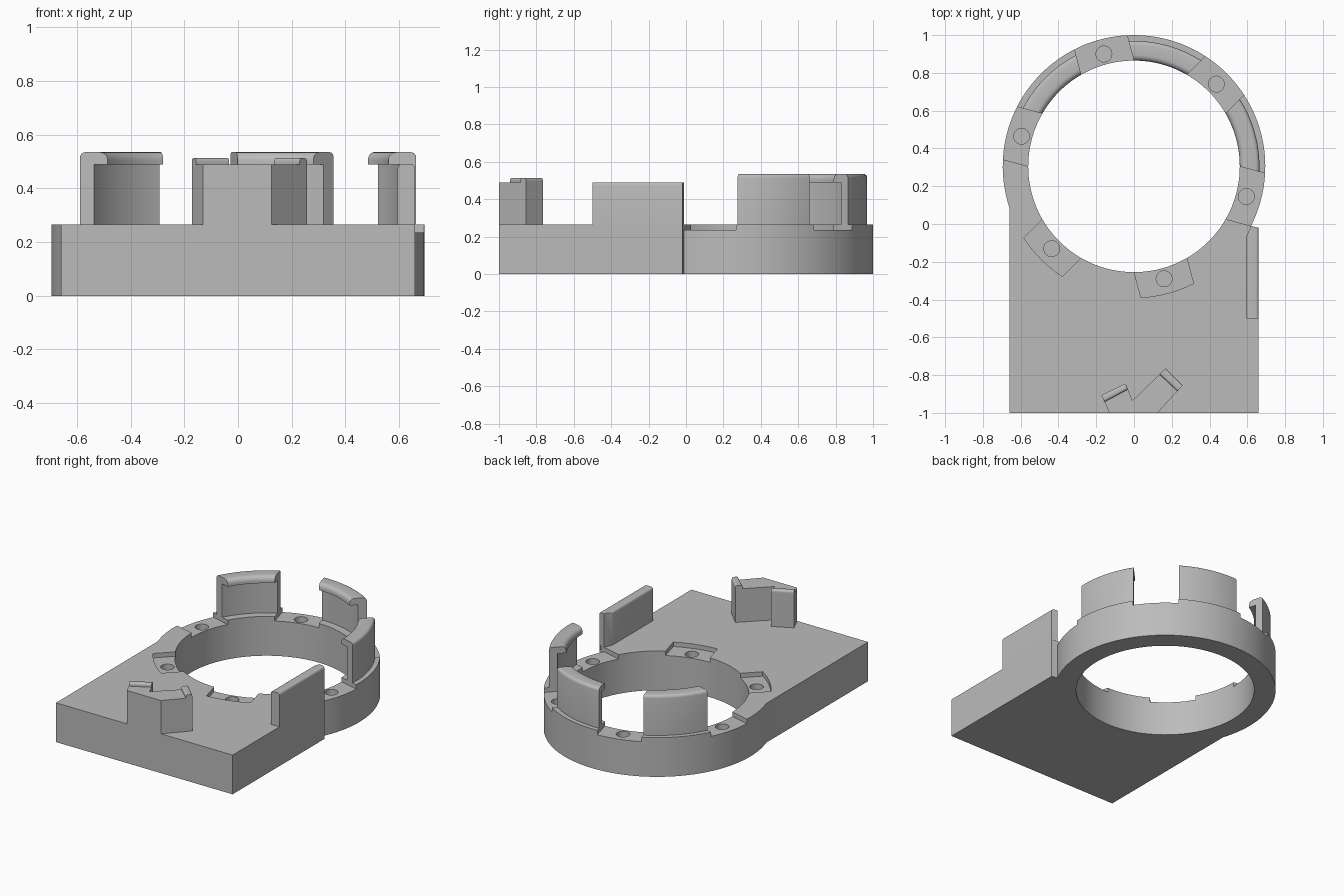
import bpy, bmesh, math
from mathutils import Matrix, Vector

cube = bpy.data.objects.get("Cube")
if cube:
    bpy.data.objects.remove(cube, do_unlink=True)

# Main dimensions
RING_Y, R_OUT, R_IN = 0.305, 0.695, 0.56
DECK, FLOOR = 0.265, 0.235
HALF_W = 0.144            # half width of a pocket
CENTRE = Vector((0, RING_Y))

grey = bpy.data.materials.new("grey plastic")
grey.use_nodes = True
grey.diffuse_color = (0.5, 0.5, 0.5, 1)
grey.node_tree.nodes["Principled BSDF"].inputs["Base Color"].default_value = (0.5, 0.5, 0.5, 1)


def finish(bm, name):
    bmesh.ops.recalc_face_normals(bm, faces=bm.faces)
    mesh = bpy.data.meshes.new(name)
    bm.to_mesh(mesh)
    bm.free()
    mesh.materials.append(grey)
    obj = bpy.data.objects.new(name, mesh)
    bpy.context.collection.objects.link(obj)
    return obj


def prism(name, outline, z0, z1):
    """Upright prism over a flat outline."""
    bm = bmesh.new()
    face = bm.faces.new([bm.verts.new((x, y, z0)) for x, y in outline])
    out = bmesh.ops.extrude_face_region(bm, geom=[face])
    top = [v for v in out["geom"] if isinstance(v, bmesh.types.BMVert)]
    bmesh.ops.translate(bm, verts=top, vec=(0, 0, z1 - z0))
    return finish(bm, name)


def arc(radius, a0, a1, steps):
    return [Vector((radius * math.cos(a), radius * math.sin(a)))
            for a in (a0 + (a1 - a0) * i / steps for i in range(steps + 1))]


def select_only(obj):
    bpy.ops.object.select_all(action="DESELECT")
    obj.select_set(True)
    bpy.context.view_layer.objects.active = obj


def cut(obj, cutter):
    mod = obj.modifiers.new("cut", "BOOLEAN")
    mod.operation, mod.solver, mod.object = "DIFFERENCE", "EXACT", cutter
    select_only(obj)
    bpy.ops.object.modifier_apply(modifier=mod.name)
    bpy.data.objects.remove(cutter, do_unlink=True)


def smooth(obj):
    select_only(obj)
    bpy.ops.object.shade_smooth_by_angle(angle=math.radians(32))


def round_edges(obj, test, width):
    """Round every edge whose two ends pass the test."""
    bm = bmesh.new()
    bm.from_mesh(obj.data)
    edges = [e for e in bm.edges if test(e)]
    bmesh.ops.bevel(bm, geom=edges, offset=width, segments=4, profile=0.5, affect="EDGES")
    bm.to_mesh(obj.data)
    bm.free()


# Base plate running into the ring
start = -math.radians(27)
end = math.pi + math.acos(0.66 / R_OUT)
outline = [(-0.66, -1), (0.66, -1), (0.66, -0.02)]
outline += [CENTRE + p for p in arc(R_OUT, start, end, 90)]
base = prism("base_plate_and_ring", outline, 0, DECK)
cut(base, prism("bore", [CENTRE + p for p in arc(R_IN, 0, math.tau, 128)[:-1]], -0.1, 0.5))

# Six straight-sided pockets, each with a round blind hole
for k in range(6):
    angle = math.radians(45 + 60 * k)
    spin = Matrix.Rotation(angle, 2)
    reach = R_OUT if k in (3, 4) else R_OUT + 0.03
    a = math.asin(HALF_W / reach)
    shape = [Vector((0.45, -HALF_W))] + arc(reach, -a, a, 12) + [Vector((0.45, HALF_W))]
    cut(base, prism("pocket", [CENTRE + spin @ p for p in shape], FLOOR, 0.4))
    middle = CENTRE + spin @ Vector((0.616, 0))
    cut(base, prism("hole", [middle + p for p in arc(0.042, 0, math.tau, 32)[:-1]],
                    FLOOR - 0.06, 0.4))
smooth(base)


def ring_clip(name, degrees):
    """Hooked clip whose ends follow the straight pocket sides."""
    lip_z, top, r0, r1, stem = 0.49, 0.535, R_IN, 0.664, 0.612
    outer = [Vector((r1 - 0.02, top - 0.02)) + p for p in arc(0.02, 0, math.pi / 2, 4)]
    inner = [Vector((r0 + 0.03, top - 0.03)) + p for p in arc(0.03, math.pi / 2, math.pi, 5)]
    profile = [(stem, DECK), (r1, DECK)] + outer + inner + [(r0, lip_z), (stem, lip_z)]
    bm = bmesh.new()
    steps, rows = 20, []
    for i in range(steps + 1):
        row = []
        for r, z in profile:
            half = math.radians(30) - math.asin(HALF_W / r)
            t = math.radians(degrees) + half * (2 * i / steps - 1)
            row.append(bm.verts.new((r * math.cos(t), RING_Y + r * math.sin(t), z)))
        rows.append(row)
    n = len(profile)
    for p, q in zip(rows, rows[1:]):
        for j in range(n):
            bm.faces.new((p[j], p[(j + 1) % n], q[(j + 1) % n], q[j]))
    bm.faces.new(rows[0])
    bm.faces.new(rows[-1])
    smooth(finish(bm, name))


ring_clip("left_ring_clip", 15)
ring_clip("back_ring_clip", 75)
ring_clip("right_ring_clip", 135)

# Side wall, trimmed where it meets the ring
wall = prism("side_wall", [(0.595, -0.5), (0.66, -0.5), (0.66, -0.02),
                           (0.62, -0.01), (0.595, -0.065)], DECK, 0.49)
round_edges(wall, lambda e: all(v.co.z > 0.48 for v in e.verts)
            and abs(e.verts[0].co.x - e.verts[1].co.x) < 0.001, 0.015)
smooth(wall)

# Forked front bracket with a rounded lip on each arm
prism("front_bracket", [(-0.13, -1), (0.124, -1), (0.257, -0.855), (0.167, -0.765),
                        (-0.008, -0.934), (-0.045, -0.844), (-0.172, -0.907)], DECK, 0.49)
lips = {"left_bracket_lip": [(0.135, -0.796), (0.23, -0.885), (0.257, -0.855), (0.167, -0.765)],
        "right_bracket_lip": [(-0.156, -0.942), (-0.033, -0.876), (-0.045, -0.844), (-0.172, -0.907)]}
for name, quad in lips.items():
    lip = prism(name, quad, 0.49, 0.513)
    round_edges(lip, lambda e: all(v.co.z > 0.51 for v in e.verts)
                and e.calc_length() > 0.08, 0.012)
    smooth(lip)
